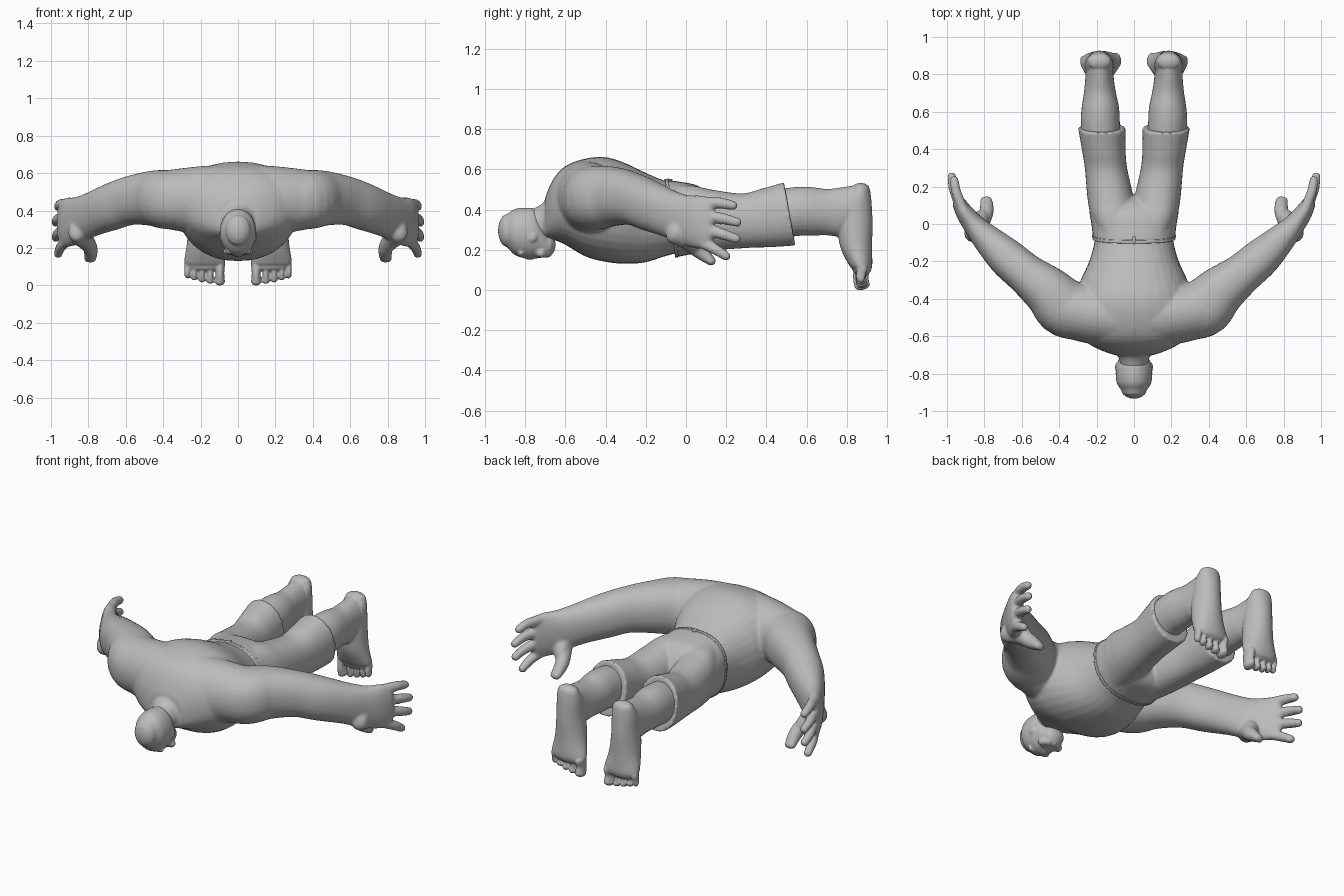
import bpy, bmesh, math
from mathutils import Vector

grey = bpy.data.materials.new("grey_clay")
grey.diffuse_color = (0.5, 0.5, 0.5, 1)


def spline(rows, steps):
    """Catmull-Rom interpolation of (x, y, z, half width, half height) rows."""
    out = []
    for i in range(len(rows) - 1):
        p = [Vector(rows[min(max(k, 0), len(rows) - 1)]) for k in range(i - 1, i + 3)]
        for j in range(steps):
            t = j / steps
            out.append(0.5 * (2 * p[1] + (p[2] - p[0]) * t
                       + (2 * p[0] - 5 * p[1] + 4 * p[2] - p[3]) * t * t
                       + (3 * p[1] - p[0] - 3 * p[2] + p[3]) * t ** 3))
    return out + [Vector(rows[-1])]


def loft(bm, rows, up=(0, 0, 1), axis=None, power=2.0, steps=5, sides=32, rounded=True, shear=0.0):
    """Closed tube with elliptical sections, optionally with domed ends."""
    pts = spline(rows, steps)
    pos = [Vector(p[:3]) for p in pts]
    rings = []
    for i, p in enumerate(pts):
        tan = Vector(axis) if axis else \
            (pos[min(i + 1, len(pos) - 1)] - pos[max(i - 1, 0)]).normalized()
        rings.append((pos[i], tan, p[3], p[4]))
    if rounded:
        def dome(ring, sign):
            c, t, w, h = ring
            r = min(w, h) * 0.7
            return [(c + t * sign * r * math.sin(a), t, w * math.cos(a), h * math.cos(a))
                    for a in (0.5, 0.95, 1.3, 1.5)]
        rings = dome(rings[0], -1)[::-1] + rings + dome(rings[-1], 1)
    loops = []
    for c, t, w, h in rings:
        side = t.cross(Vector(up)).normalized()
        top = side.cross(t).normalized()
        loop = []
        for k in range(sides):
            a = 2 * math.pi * k / sides
            ca, sa = math.cos(a), math.sin(a)
            v = c + side * w * math.copysign(abs(ca) ** (2 / power), ca) \
                + top * h * math.copysign(abs(sa) ** (2 / power), sa)
            v.y += shear * (c.z - v.z)
            loop.append(bm.verts.new(v))
        loops.append(loop)
    for a, b in zip(loops, loops[1:]):
        for k in range(sides):
            n = (k + 1) % sides
            bm.faces.new((a[k], a[n], b[n], b[k]))
    bm.faces.new(loops[0][::-1])
    bm.faces.new(loops[-1])


def ball(bm, c, r):
    res = bmesh.ops.create_uvsphere(bm, u_segments=16, v_segments=10, radius=1)
    for v in res["verts"]:
        v.co = Vector(c) + Vector(v.co[i] * r[i] for i in range(3))


def finish(name, bm, mirror=True, voxel=0.009, smooth=5):
    """Turn the pieces into one object, mirrored and fused."""
    bmesh.ops.recalc_face_normals(bm, faces=bm.faces)
    me = bpy.data.meshes.new(name)
    bm.to_mesh(me)
    bm.free()
    me.materials.append(grey)
    ob = bpy.data.objects.new(name, me)
    bpy.context.collection.objects.link(ob)
    for f in me.polygons:
        f.use_smooth = True
    if mirror:
        m = ob.modifiers.new("mirror", 'MIRROR')
        m.use_mirror_merge = False
    if voxel:
        r = ob.modifiers.new("fuse", 'REMESH')
        r.mode = 'VOXEL'
        r.voxel_size = voxel
        r.use_smooth_shade = True
        s = ob.modifiers.new("soften", 'SMOOTH')
        s.factor = 0.5
        s.iterations = smooth
    return ob


Y = (0, 1, 0)

# upper body: torso, shoulder bridge and neck
bm = bmesh.new()
loft(bm, [(0, -.70, .36, .11, .10), (0, -.66, .40, .21, .15), (0, -.6, .42, .29, .195),
          (0, -.5, .41, .32, .243), (0, -.4, .40, .315, .26), (0, -.3, .38, .285, .25),
          (0, -.2, .36, .24, .222), (0, -.1, .355, .212, .186), (0, .0, .355, .20, .16)],
     axis=Y, power=2.25, rounded=False)
loft(bm, [(-.02, -.505, .46, .165, .188), (.2, -.485, .455, .16, .182), (.38, -.45, .46, .15, .157)])
loft(bm, [(0, -.8, .31, .07, .08), (0, -.72, .335, .08, .09), (0, -.64, .38, .13, .13)], axis=Y)
# arm, from shoulder to palm
loft(bm, [(.20, -.49, .44, .13, .14), (.36, -.452, .457, .157, .158), (.46, -.36, .465, .135, .147),
          (.58, -.265, .452, .11, .13), (.68, -.18, .418, .103, .125), (.78, -.085, .38, .08, .118),
          (.85, -.012, .352, .06, .122), (.905, .06, .338, .048, .132), (.937, .115, .338, .036, .125)],
     power=2.2)
# fingers and thumb
for base, mid, tip in (((.915, .08, .435), (.95, .17, .432), (.962, .24, .418)),
                       ((.92, .08, .37), (.962, .18, .355), (.975, .26, .335)),
                       ((.92, .08, .305), (.962, .18, .278), (.975, .255, .253)),
                       ((.91, .06, .245), (.947, .14, .205), (.962, .205, .165)),
                       ((.83, -.03, .275), (.79, .06, .20), (.79, .13, .14))):
    k = 1.45 if tip[1] < .15 else 1
    loft(bm, [base + (.028 * k, .031 * k), mid + (.027 * k, .028 * k), tip + (.023 * k, .023)], sides=14)
loft(bm, [(.86, -.06, .29, .05, .06), (.835, .0, .265, .052, .06), (.81, .04, .225, .04, .045)])
finish("upper_body", bm, smooth=5)

# head with jaw, nose, brow, ears and beard
bm = bmesh.new()
loft(bm, [(0, -.885, .295, .07, .085), (0, -.85, .288, .092, .115), (0, -.79, .282, .098, .127),
          (0, -.74, .275, .088, .118), (0, -.69, .225, .065, .06)], axis=Y)
ball(bm, (0, -.775, .17), (.018, .03, .022))
ball(bm, (.035, -.82, .182), (.04, .016, .016))
ball(bm, (.09, -.765, .262), (.012, .026, .024))
for x, y in ((0, -.69), (.03, -.70), (.055, -.72), (.03, -.735)):
    ball(bm, (x, y, .182), (.024, .024, .022))
finish("head", bm, voxel=0.007, smooth=3)

# shorts: hips and trouser legs with slanted hems
bm = bmesh.new()
loft(bm, [(0, -.075, .355, .219, .192), (0, .0, .357, .228, .18), (0, .08, .355, .237, .163),
          (0, .125, .35, .19, .12), (0, .15, .35, .12, .06)],
     axis=Y, power=2.4, rounded=False, shear=.13)
loft(bm, [(.105, -.03, .355, .10, .165), (.113, .06, .357, .122, .163), (.127, .15, .35, .123, .15),
          (.15, .3, .345, .113, .135), (.162, .4, .358, .117, .145), (.172, .515, .378, .127, .157)],
     axis=Y, power=2.2, rounded=False, shear=.18)
finish("shorts", bm, smooth=4)

# waistband and belt loop
bm = bmesh.new()
loft(bm, [(0, -.079, .355, .222, .194), (0, -.062, .356, .224, .193)],
     axis=Y, power=2.4, rounded=False, shear=.13, sides=48)
ball(bm, (0, -.088, .547), (.01, .022, .006))
finish("waistband", bm, mirror=False, voxel=0)

# lower leg, foot and toes
bm = bmesh.new()
loft(bm, [(.175, .45, .375, .105, .125), (.18, .55, .39, .104, .122), (.18, .62, .391, .100, .121),
          (.182, .7, .387, .086, .115), (.184, .77, .388, .077, .122), (.185, .84, .41, .072, .11)],
     axis=Y)
loft(bm, [(.185, .868, .50, .063, .046), (.185, .852, .45, .074, .069), (.185, .84, .34, .079, .087),
          (.182, .845, .22, .092, .08), (.178, .866, .13, .11, .06), (.176, .874, .105, .106, .048)],
     up=Y, axis=(0, 0, -1))
for x, r, z in ((.097, .028, .02), (.149, .02, .023), (.193, .019, .03), (.234, .018, .042), (.271, .017, .058)):
    loft(bm, [(x, .876, .11, r, r * 1.5), (x, .868, .065, r * .85, r * 1.4), (x, .876, z, r, r * 1.4)],
         up=Y, sides=14)
finish("leg_and_foot", bm, voxel=0.006, smooth=3)
